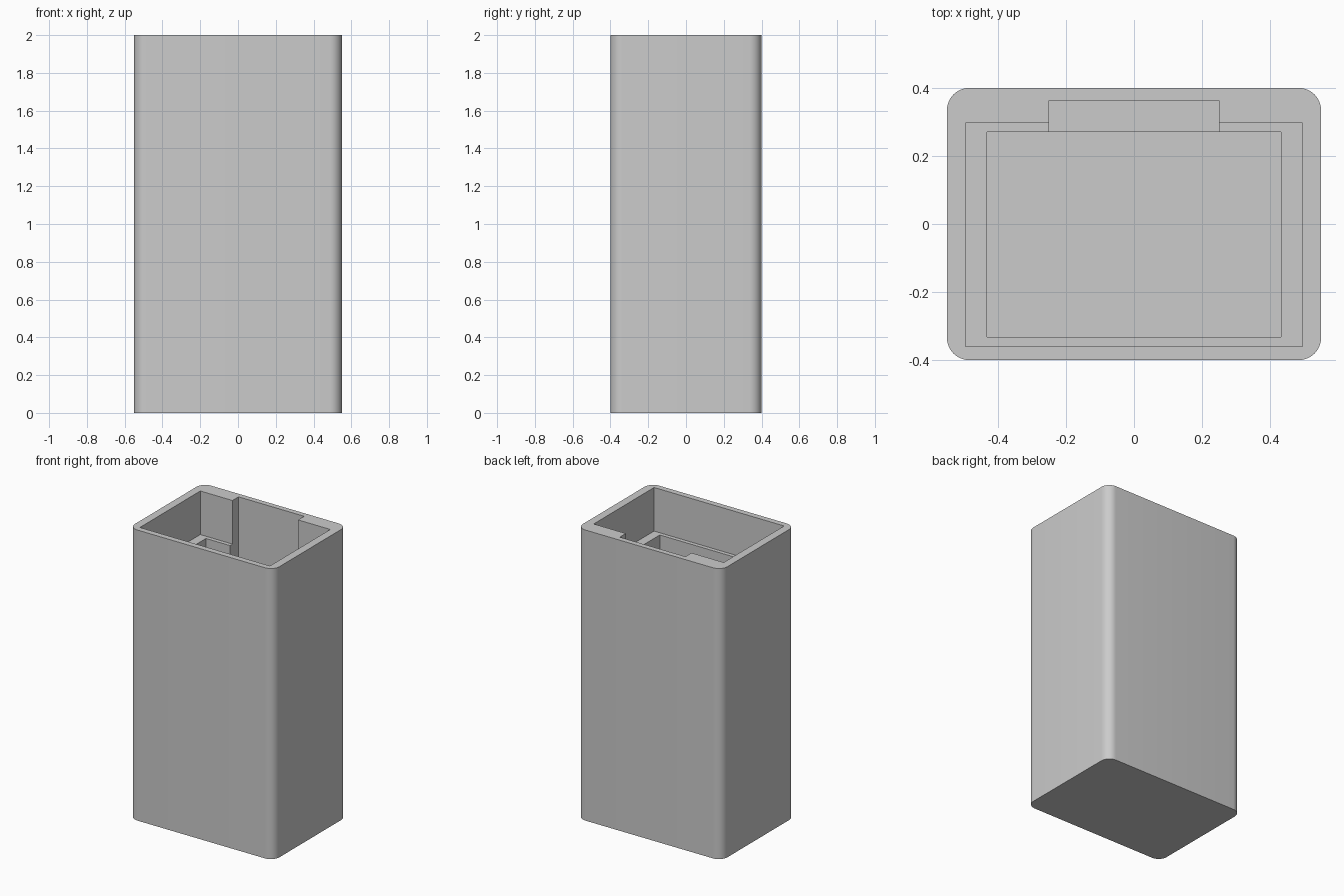
import bpy
import bmesh
from mathutils import Matrix, Vector

default = bpy.data.objects.get("Cube")
if default:
    bpy.data.objects.remove(default, do_unlink=True)

grey = bpy.data.materials.new("light grey")
grey.use_nodes = True
colour = (0.6, 0.6, 0.6, 1)
grey.diffuse_color = colour
grey.node_tree.nodes["Principled BSDF"].inputs["Base Color"].default_value = colour


def box(name, low, high, corner_radius=0):
    """Box between two corners, with optionally rounded upright edges."""
    low, high = Vector(low), Vector(high)
    bm = bmesh.new()
    bmesh.ops.create_cube(bm, size=1, matrix=Matrix.Translation((low + high) / 2)
                          @ Matrix.Diagonal((*(high - low), 1)))
    if corner_radius:
        upright = [e for e in bm.edges
                   if abs(e.verts[0].co.z - e.verts[1].co.z) > 0.1]
        bmesh.ops.bevel(bm, geom=upright, offset=corner_radius, segments=10,
                        profile=0.5, affect='EDGES')
    mesh = bpy.data.meshes.new(name)
    bm.to_mesh(mesh)
    bm.free()
    mesh.materials.append(grey)
    obj = bpy.data.objects.new(name, mesh)
    bpy.context.collection.objects.link(obj)
    return obj


# Outer body with rounded corners
body = box("container_body", (-0.55, -0.4, 0), (0.55, 0.4, 2), 0.065)

# Wide mouth above the ledge, main cavity, and slot in the back wall
cutters = [
    box("mouth_cutter", (-0.495, -0.36, 1.7), (0.495, 0.297, 2.1)),
    box("cavity_cutter", (-0.433, -0.333, 0.06), (0.433, 0.27, 2.2)),
    box("back_slot_cutter", (-0.25, 0, 1.2), (0.25, 0.363, 2.3)),
]

bpy.ops.object.select_all(action='DESELECT')
body.select_set(True)
bpy.context.view_layer.objects.active = body
for cutter in cutters:
    cutter.hide_render = True
    cut = body.modifiers.new(cutter.name, 'BOOLEAN')
    cut.operation = 'DIFFERENCE'
    cut.solver = 'EXACT'
    cut.object = cutter
    bpy.ops.object.modifier_apply(modifier=cut.name)
    bpy.data.objects.remove(cutter, do_unlink=True)

bpy.ops.object.shade_smooth_by_angle()
